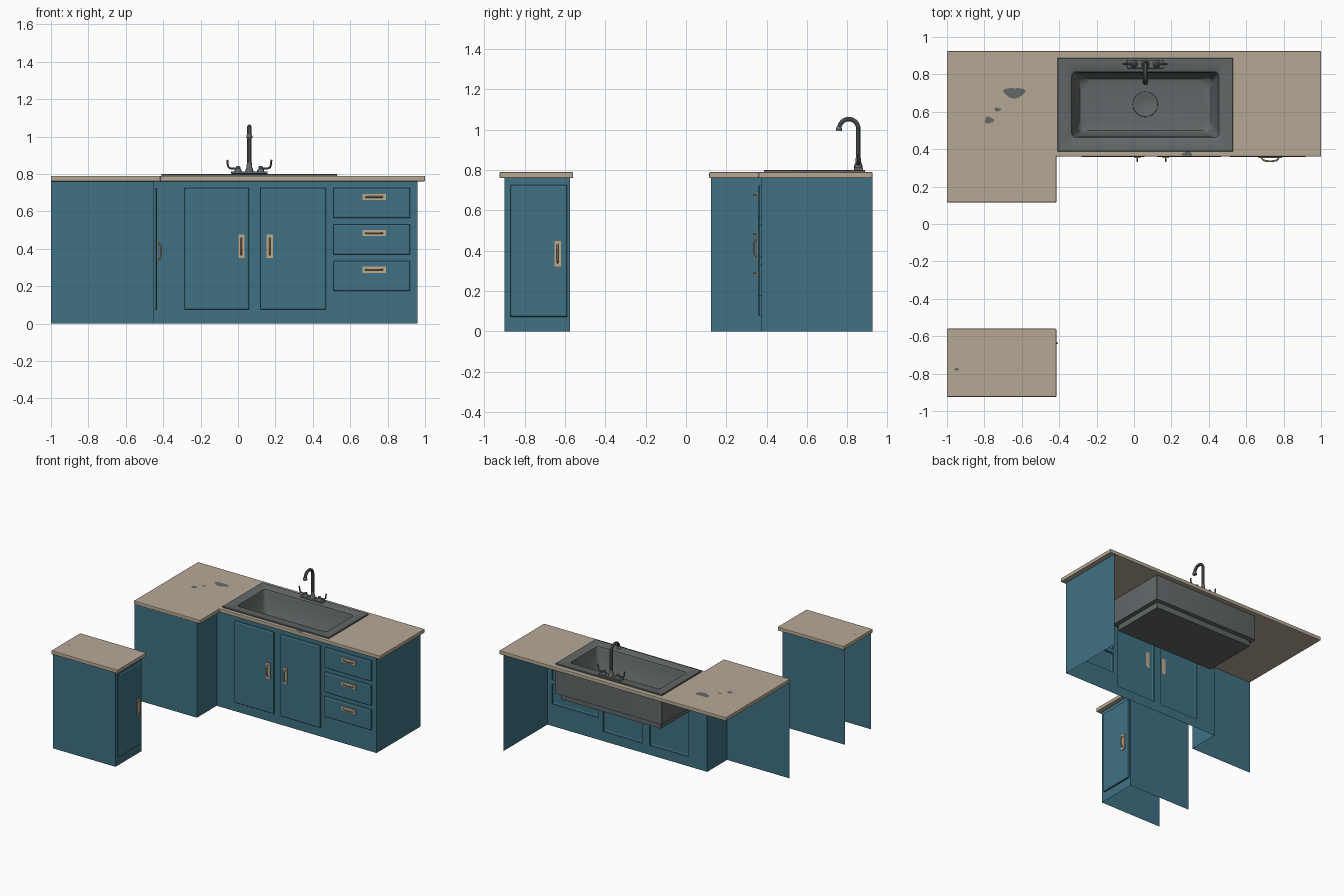
import bpy, bmesh, math
from mathutils import Vector

if "Cube" in bpy.data.objects:
    bpy.data.objects.remove(bpy.data.objects["Cube"])


def material(name, rgb):
    m = bpy.data.materials.new(name)
    m.diffuse_color = (*rgb, 1)
    m.use_nodes = True
    m.node_tree.nodes["Principled BSDF"].inputs["Base Color"].default_value = m.diffuse_color
    return m


TEAL = material("teal_paint", (0.050, 0.165, 0.225))
STONE = material("beige_counter", (0.47, 0.395, 0.30))
BRASS = material("tan_handle", (0.53, 0.40, 0.26))
STEEL = material("grey_metal", (0.125, 0.138, 0.142))


def finish(name, bm, mat, bevel=0, smooth=False):
    bmesh.ops.remove_doubles(bm, verts=bm.verts, dist=1e-5)
    me = bpy.data.meshes.new(name)
    bm.to_mesh(me)
    bm.free()
    ob = bpy.data.objects.new(name, me)
    bpy.context.collection.objects.link(ob)
    me.materials.append(mat)
    if bevel:
        b = ob.modifiers.new("bevel", "BEVEL")
        b.width, b.segments, b.limit_method = bevel, 2, "ANGLE"
    if smooth:
        bpy.ops.object.select_all(action="DESELECT")
        ob.select_set(True)
        bpy.context.view_layer.objects.active = ob
        bpy.ops.object.shade_smooth_by_angle(angle=math.radians(35))
    return ob


def tube(name, pts, radius, mat, kind="NURBS"):
    cu = bpy.data.curves.new(name, "CURVE")
    cu.dimensions = "3D"
    cu.bevel_depth, cu.bevel_resolution, cu.use_fill_caps = radius, 3, True
    s = cu.splines.new(kind)
    s.points.add(len(pts) - 1)
    for p, c in zip(s.points, pts):
        p.co = (*c, 1)
    if kind == "NURBS":
        s.use_endpoint_u, s.order_u, s.resolution_u = True, 3, 6
    ob = bpy.data.objects.new(name, cu)
    bpy.context.collection.objects.link(ob)
    bpy.ops.object.select_all(action="DESELECT")
    ob.select_set(True)
    bpy.context.view_layer.objects.active = ob
    bpy.ops.object.convert(target="MESH")
    ob = bpy.context.object
    ob.data.materials.clear()
    ob.data.materials.append(mat)
    bpy.ops.object.shade_smooth_by_angle(angle=math.radians(35))


def lathe(name, center, profile, mat, n=20):
    bm = bmesh.new()
    rings = [[bm.verts.new((center[0] + r * math.cos(2 * math.pi * i / n),
                            center[1] + r * math.sin(2 * math.pi * i / n), z))
              for i in range(n)] for r, z in profile]
    for a, b in zip(rings, rings[1:]):
        for i in range(n):
            j = (i + 1) % n
            bm.faces.new((a[i], a[j], b[j], b[i]))
    bm.faces.new(rings[0][::-1])
    bm.faces.new(rings[-1])
    return finish(name, bm, mat, smooth=True)


# wall frames: (u along wall, z up, o outward) -> xyz
def facing_front(y):
    return lambda u, z, o=0: (u, y - o, z)


def facing_right(x):
    return lambda u, z, o=0: (x + o, u, z)


def facing_back(y):
    return lambda u, z, o=0: (-u, y + o, z)


TOP = 0.765


def wall(bm, at, u0, u1, panels=()):
    """Thin wall with raised, hollow-backed door panels (u0, u1, z0, z1)."""
    us = sorted({u0, u1, *[p[i] for p in panels for i in (0, 1)]})
    zs = sorted({0, TOP, *[p[i] for p in panels for i in (2, 3)]})

    def quad(*pts):
        bm.faces.new([bm.verts.new(at(*p)) for p in pts])

    for a, b in zip(us, us[1:]):
        for c, d in zip(zs, zs[1:]):
            u, z = (a + b) / 2, (c + d) / 2
            if not any(p[0] < u < p[1] and p[2] < z < p[3] for p in panels):
                quad((a, c), (b, c), (b, d), (a, d))
    for a, b, c, d in panels:
        rings = [[(a + i, c + i, o), (b - i, c + i, o), (b - i, d - i, o), (a + i, d - i, o)]
                 for i, o in ((0, 0), (0, 0.011), (0.003, 0.015), (0.008, 0.017))]
        for r, s in zip(rings, rings[1:]):
            for k in range(4):
                m = (k + 1) % 4
                quad(r[k], r[m], s[m], s[k])
        quad(*rings[-1])


# main cabinet: open at the back, left and bottom
doors = [(-0.285, 0.06, 0.075, 0.725), (0.12, 0.47, 0.075, 0.725)]
drawers = [(0.51, 0.92, z, z + 0.16) for z in (0.175, 0.37, 0.565)]
bm = bmesh.new()
wall(bm, facing_front(0.375), -0.45, 0.96, doors + drawers)
wall(bm, facing_right(0.96), 0.375, 0.925)
wall(bm, facing_right(-0.45), 0.125, 0.375)
wall(bm, facing_front(0.125), -1.0, -0.45)
finish("main_cabinet", bm, TEAL)

# small separate cabinet
bm = bmesh.new()
wall(bm, facing_front(-0.9), -1.0, -0.45)
wall(bm, facing_right(-0.45), -0.9, -0.575, [(-0.87, -0.59, 0.072, 0.726)])
wall(bm, facing_back(-0.575), 0.45, 1.0)
finish("small_cabinet", bm, TEAL)


# handles: thin plate with an arched pull
def handle(name, at, u, z, vertical):
    def loc(a, b, o):
        return at(u + (b if vertical else a), z + (a if vertical else b), o)
    bm = bmesh.new()
    cube = bmesh.ops.create_cube(bm, size=1)
    for v in cube["verts"]:
        v.co = Vector(loc(v.co.x * 0.127, v.co.y * 0.033, 0.0195 + v.co.z * 0.007))
    bmesh.ops.recalc_face_normals(bm, faces=bm.faces)
    finish(name + "_plate", bm, BRASS)
    tube(name + "_pull", [loc(a, 0, o) for a, o in
         ((-0.045, 0.02), (-0.042, 0.032), (-0.02, 0.039), (0.02, 0.039), (0.042, 0.032), (0.045, 0.02))],
         0.0045, BRASS)


handle("left_door_handle", facing_front(0.375), 0.018, 0.413, True)
handle("right_door_handle", facing_front(0.375), 0.17, 0.413, True)
for i, z in enumerate((0.288, 0.484, 0.677)):
    handle(f"drawer_handle_{i + 1}", facing_front(0.375), 0.728, z, False)
handle("small_door_handle", facing_right(-0.45), -0.637, 0.385, True)


# countertops as extruded grid cells
def counter(name, xs, ys, keep):
    bm = bmesh.new()
    for i in range(len(xs) - 1):
        for j in range(len(ys) - 1):
            if keep(i, j):
                bm.faces.new([bm.verts.new((xs[i + a], ys[j + b], 0.76))
                              for a, b in ((0, 0), (1, 0), (1, 1), (0, 1))])
    bmesh.ops.remove_doubles(bm, verts=bm.verts, dist=1e-5)
    ext = bmesh.ops.extrude_face_region(bm, geom=bm.faces[:], use_keep_orig=True)
    for v in ext["geom"]:
        if isinstance(v, bmesh.types.BMVert):
            v.co.z = 0.79
    bmesh.ops.recalc_face_normals(bm, faces=bm.faces)
    finish(name, bm, STONE, bevel=0.005)


counter("main_countertop", [-1, -0.415, -0.39, 0.51, 1], [0.115, 0.36, 0.405, 0.87, 0.925],
        lambda i, j: (j > 0 or i == 0) and (i, j) != (2, 2))
counter("small_countertop", [-1, -0.415], [-0.925, -0.56], lambda i, j: True)

# sink: one shell from the outer underside over the rim to the bowl floor
SX, SY = 0.0605, 0.6375
rings = [(0.44, 0.222, 0.51, 0.004), (0.44, 0.222, 0.555, 0.004), (0.469, 0.251, 0.56, 0.004),
         (0.469, 0.251, 0.798, 0.004), (0.466, 0.248, 0.801, 0.004), (0.402, 0.184, 0.801, 0.02),
         (0.394, 0.176, 0.795, 0.025), (0.388, 0.170, 0.77, 0.03), (0.362, 0.150, 0.57, 0.04),
         (0.350, 0.138, 0.553, 0.045), (0.325, 0.115, 0.548, 0.05)]
bm = bmesh.new()
loops = []
for hx, hy, z, r in rings:
    loop = []
    for q, (sx, sy) in enumerate(((1, 1), (-1, 1), (-1, -1), (1, -1))):
        for k in range(5):
            a = math.pi / 2 * (q + k / 4)
            loop.append(bm.verts.new((SX + sx * (hx - r) + r * math.cos(a),
                                      SY + sy * (hy - r) + r * math.sin(a), z)))
    loops.append(loop)
for a, b in zip(loops, loops[1:]):
    for i in range(20):
        j = (i + 1) % 20
        bm.faces.new((a[i], a[j], b[j], b[i]))
bm.faces.new(loops[0][::-1])
bm.faces.new(loops[-1])
finish("sink_basin", bm, STEEL, smooth=True)
lathe("drain", (SX, 0.64), [(0.068, 0.547), (0.066, 0.552), (0.052, 0.552), (0.046, 0.549)], STEEL, 28)

# faucet: base plate, collar, gooseneck and nozzle
FY = 0.855
bm = bmesh.new()
bmesh.ops.create_cube(bm, size=1)
for v in bm.verts:
    v.co = (SX + v.co.x * 0.195, FY + v.co.y * 0.045, 0.807 + v.co.z * 0.014)
finish("faucet_base", bm, STEEL, bevel=0.004)
lathe("faucet_collar", (SX, FY), [(0.022, 0.81), (0.020, 0.825), (0.015, 0.835), (0.013, 0.86)], STEEL)
arc = [(SX, FY - 0.0475 + 0.0475 * math.cos(a), 1.005 + 0.048 * math.sin(a))
       for a in [math.pi * k / 12 for k in range(13)]]
tube("faucet_spout", [(SX, FY, 0.81), (SX, FY, 0.92)] + arc, 0.0115, STEEL, "POLY")
lathe("faucet_nozzle", (SX, FY - 0.096), [(0.016, 0.993), (0.016, 1.003), (0.012, 1.013)], STEEL)

# mirrored tap levers
for side, label in ((-1, "left"), (1, "right")):
    x = SX + side * 0.06
    lathe(label + "_tap_body", (x, FY), [(0.020, 0.812), (0.018, 0.822), (0.012, 0.828), (0.012, 0.838),
                                         (0.006, 0.843)], STEEL)
    tube(label + "_tap_lever", [(x, FY, 0.83), (x + side * 0.025, FY, 0.828), (x + side * 0.05, FY, 0.832),
                                (x + side * 0.056, FY, 0.85), (x + side * 0.058, FY, 0.876)], 0.0055, STEEL)

# thin grey worn spots on the counters
for i, (x, y, rx, ry) in enumerate(((-0.64, 0.702, 0.058, 0.028), (-0.73, 0.612, 0.018, 0.010),
                                    (-0.775, 0.555, 0.024, 0.018), (-0.948, -0.777, 0.012, 0.007),
                                    (0.285, 0.374, 0.028, 0.012))):
    bm = bmesh.new()
    bmesh.ops.create_circle(bm, cap_ends=True, segments=14, radius=1)
    for v in bm.verts:
        w = 1 + 0.16 * math.sin(3 * math.atan2(v.co.y, v.co.x) + i)
        v.co = (x + v.co.x * rx * w, y + v.co.y * ry * w, 0.791)
    finish(f"counter_spot_{i + 1}", bm, STEEL)
